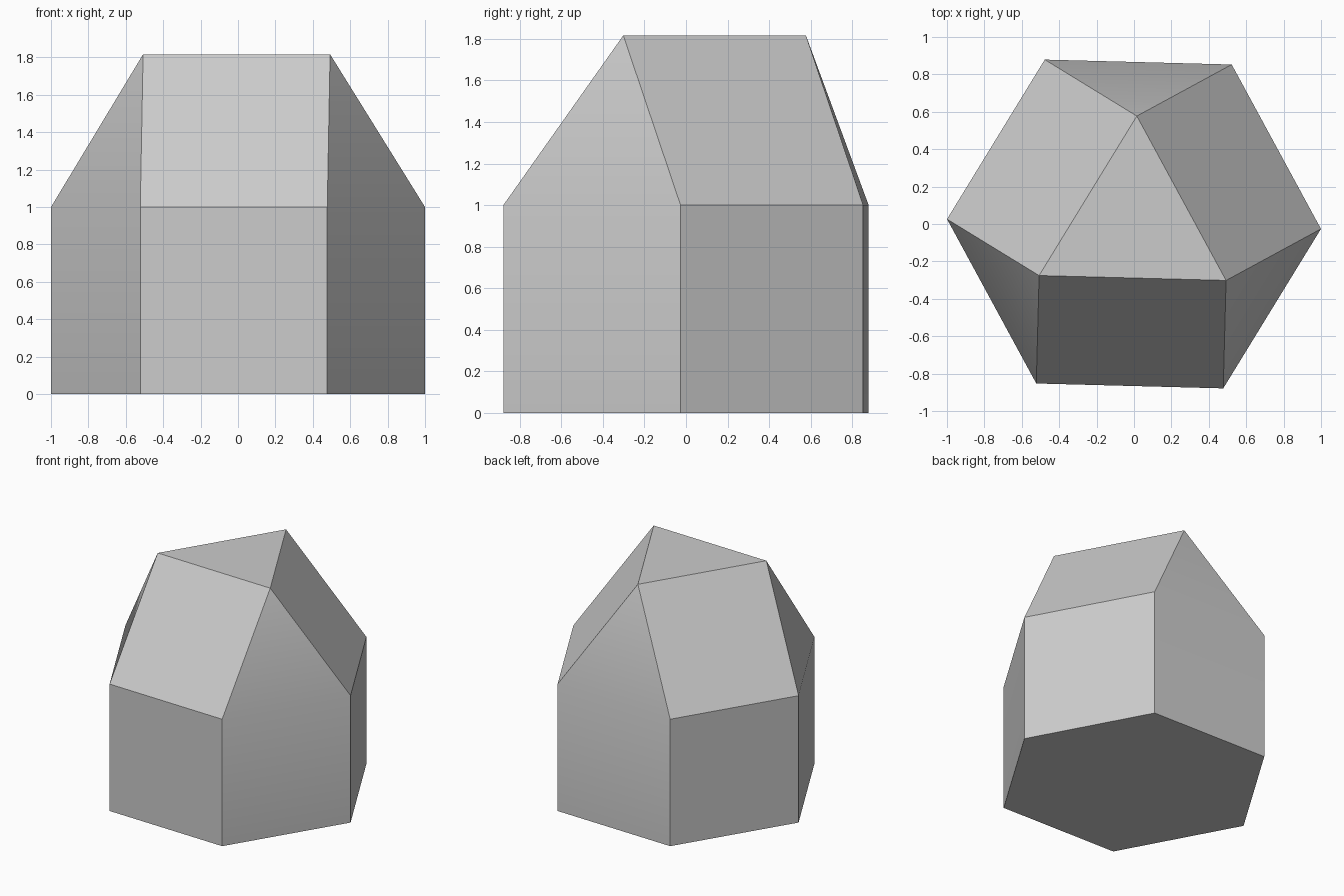
import bpy
import bmesh
from math import cos, sin, radians, sqrt

cube = bpy.data.objects.get("Cube")
if cube:
    bpy.data.objects.remove(cube, do_unlink=True)

# Proportions: every edge is one unit long
EDGE = 1.0
TURN = -1.5
CAP_HEIGHT = EDGE * sqrt(2 / 3)


def ring(bm, sides, radius, z, start):
    """Add a regular ring of vertices around the z axis."""
    angles = [radians(start + 360 * i / sides) for i in range(sides)]
    return [bm.verts.new((radius * cos(a), radius * sin(a), z)) for a in angles]


# Single flat colour
grey = bpy.data.materials.new("light_grey")
grey.use_nodes = True
colour = (0.6, 0.6, 0.6, 1)
grey.diffuse_color = colour
grey.node_tree.nodes["Principled BSDF"].inputs["Base Color"].default_value = colour

# Hexagonal prism below, triangular top above
bm = bmesh.new()
base = ring(bm, 6, EDGE, 0, TURN)
waist = ring(bm, 6, EDGE, EDGE, TURN)
top = ring(bm, 3, EDGE / sqrt(3), EDGE + CAP_HEIGHT, TURN - 30)

bm.faces.new(base[::-1])
bm.faces.new(top)
for i in range(6):
    j = (i + 1) % 6
    bm.faces.new((base[i], base[j], waist[j], waist[i]))

# Sloping sides alternate between triangles and squares
for k in range(3):
    a, b, c = (waist[(2 * k + n) % 6] for n in (-1, 0, 1))
    bm.faces.new((a, b, top[k]))
    bm.faces.new((b, c, top[(k + 1) % 3], top[k]))

bmesh.ops.recalc_face_normals(bm, faces=bm.faces)
mesh = bpy.data.meshes.new("faceted_block")
bm.to_mesh(mesh)
bm.free()
mesh.materials.append(grey)
block = bpy.data.objects.new("faceted_block", mesh)
bpy.context.collection.objects.link(block)

# Only the shallow folds are smoothed
bpy.ops.object.select_all(action="DESELECT")
block.select_set(True)
bpy.context.view_layer.objects.active = block
bpy.ops.object.shade_smooth_by_angle(angle=radians(30))
